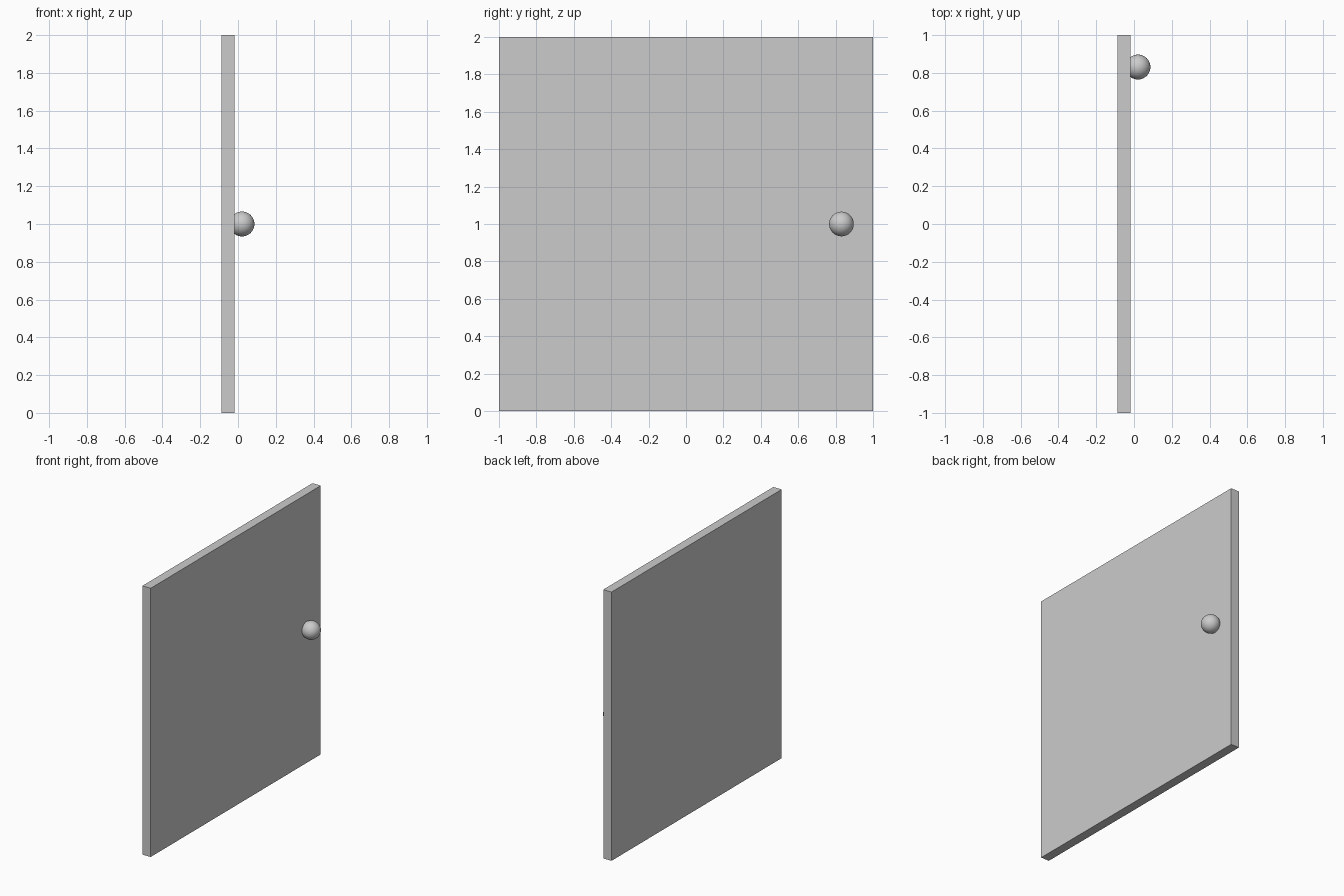
import bpy

if "Cube" in bpy.data.objects:
    bpy.data.objects.remove(bpy.data.objects["Cube"])

# Door slab: thin square panel standing on the ground
X_BACK, X_FACE = -0.087, -0.019
bpy.ops.mesh.primitive_cube_add(size=1, location=((X_BACK + X_FACE) / 2, 0, 1))
panel = bpy.context.object
panel.name = "door_panel"
panel.scale = (X_FACE - X_BACK, 2, 2)
bpy.ops.object.transform_apply(location=False, rotation=False, scale=True)

# Round knob, partly sunk into the +x face near the +y edge
bpy.ops.mesh.primitive_uv_sphere_add(segments=32, ring_count=16, radius=0.066,
                                     location=(0.021, 0.831, 1.0))
knob = bpy.context.object
knob.name = "door_knob"
bpy.ops.object.shade_smooth_by_angle()
